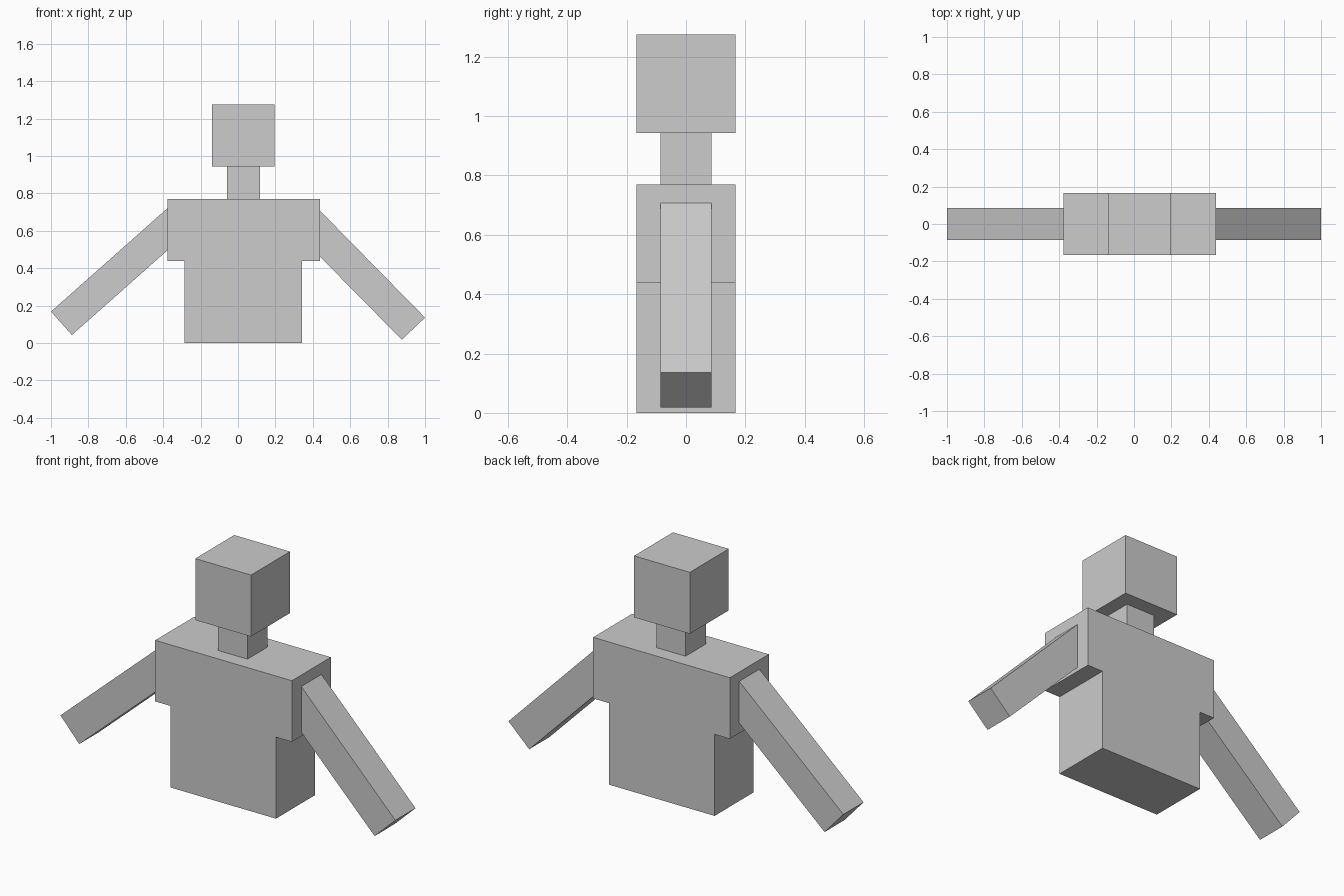
import bpy
import bmesh

if "Cube" in bpy.data.objects:
    bpy.data.objects.remove(bpy.data.objects["Cube"])

grey = bpy.data.materials.new("plain_grey")
grey.diffuse_color = (0.604, 0.604, 0.604, 1)
grey.use_nodes = True
grey.node_tree.nodes["Principled BSDF"].inputs["Base Color"].default_value = grey.diffuse_color


def extrude_profile(name, points, half_depth):
    """Make a flat-sided part from an x-z profile, extruded evenly along y."""
    bm = bmesh.new()
    face = bm.faces.new([bm.verts.new((x, -half_depth, z)) for x, z in points])
    out = bmesh.ops.extrude_face_region(bm, geom=[face], use_keep_orig=True)
    verts = [g for g in out["geom"] if isinstance(g, bmesh.types.BMVert)]
    bmesh.ops.translate(bm, verts=verts, vec=(0, 2 * half_depth, 0))
    bmesh.ops.recalc_face_normals(bm, faces=bm.faces[:])
    mesh = bpy.data.meshes.new(name)
    bm.to_mesh(mesh)
    bm.free()
    mesh.materials.append(grey)
    obj = bpy.data.objects.new(name, mesh)
    bpy.context.collection.objects.link(obj)
    return obj


def block(name, x0, x1, z0, z1, half_depth):
    return extrude_profile(name, [(x0, z0), (x1, z0), (x1, z1), (x0, z1)], half_depth)


# Stepped torso: narrow waist below wide shoulders
extrude_profile("torso", [(-0.287, 0), (0.343, 0), (0.343, 0.44), (0.438, 0.44),
                          (0.438, 0.77), (-0.378, 0.77), (-0.378, 0.44),
                          (-0.287, 0.44)], 0.166)

# Neck and head
block("neck", -0.058, 0.117, 0.77, 0.943, 0.086)
block("head", -0.139, 0.194, 0.943, 1.275, 0.166)

# Arms, cut flush with the sides of the chest
extrude_profile("left_arm", [(-0.378, 0.72), (-1.0, 0.168),
                             (-0.888, 0.043), (-0.378, 0.495)], 0.086)
extrude_profile("right_arm", [(0.438, 0.708), (1.0, 0.136),
                              (0.876, 0.018), (0.438, 0.462)], 0.086)
